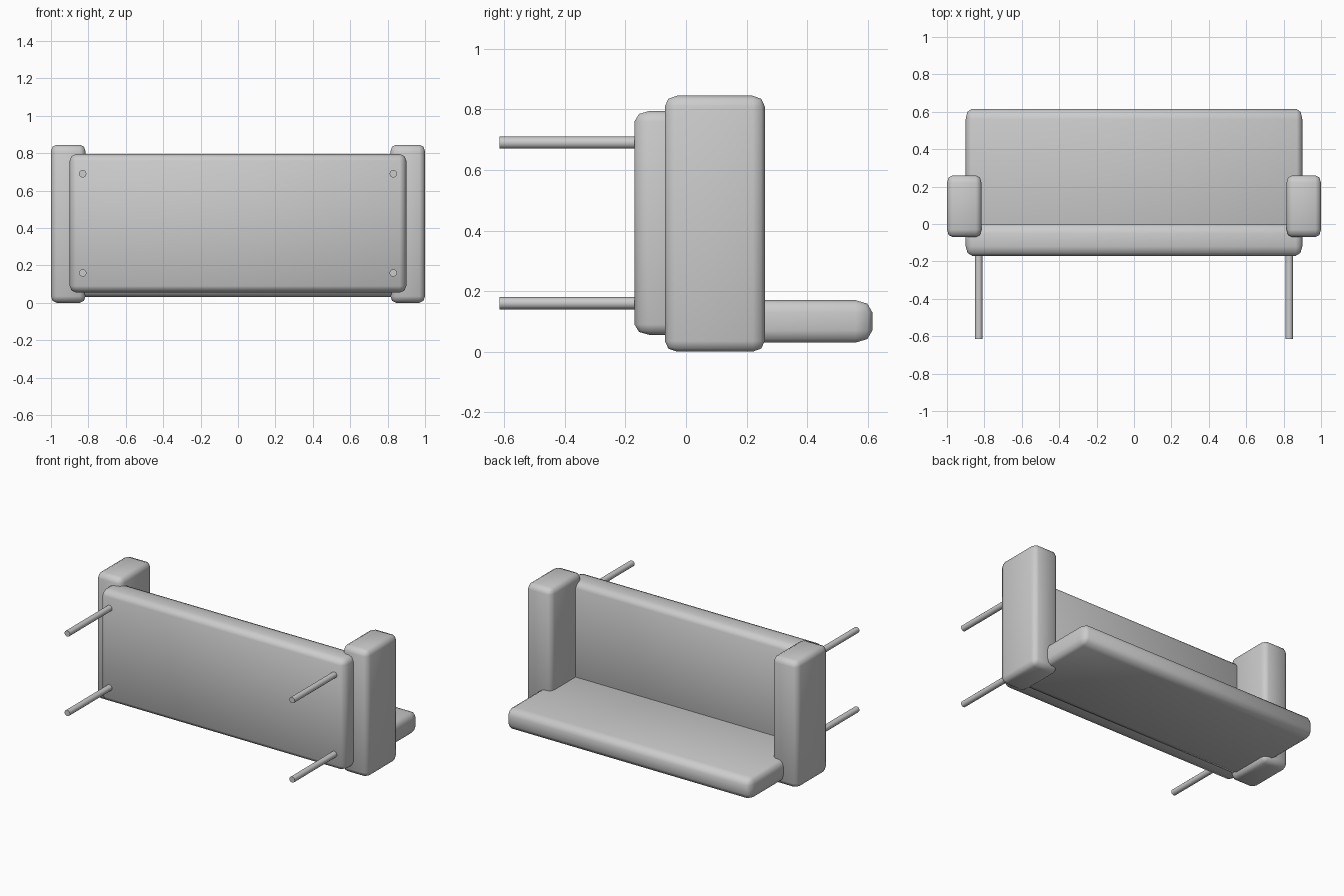
import bpy, bmesh, math
from mathutils import Vector

cube = bpy.data.objects.get("Cube")
if cube:
    bpy.data.objects.remove(cube, do_unlink=True)

grey = bpy.data.materials.new("plain_grey")
grey.use_nodes = True
colour = (0.6, 0.6, 0.6, 1)
grey.diffuse_color = colour
grey.node_tree.nodes["Principled BSDF"].inputs["Base Color"].default_value = colour


def finish(obj, angle):
    obj.data.materials.append(grey)
    bpy.ops.object.select_all(action='DESELECT')
    obj.select_set(True)
    bpy.context.view_layer.objects.active = obj
    bpy.ops.object.shade_smooth_by_angle(angle=math.radians(angle))


def cushion(name, low, high, rounding):
    """Rounded box between two corners, with its own rounding along each axis."""
    low, high, r = Vector(low), Vector(high), Vector(rounding)
    size = high - low
    bm = bmesh.new()
    bmesh.ops.create_cube(bm, size=1)
    bmesh.ops.scale(bm, vec=[s / k for s, k in zip(size, r)], verts=bm.verts)
    bmesh.ops.bevel(bm, geom=bm.edges[:], offset=1, segments=2, profile=0.5, affect='EDGES')
    bmesh.ops.scale(bm, vec=r, verts=bm.verts)
    bmesh.ops.translate(bm, vec=(low + high) / 2, verts=bm.verts)
    mesh = bpy.data.meshes.new(name)
    bm.to_mesh(mesh)
    bm.free()
    obj = bpy.data.objects.new(name, mesh)
    bpy.context.collection.objects.link(obj)
    finish(obj, 50)


# Upright seat slab and the low backrest slab behind it
cushion("seat", (-0.9, -0.17, 0.055), (0.9, 0.0, 0.795), (0.035, 0.05, 0.035))
cushion("backrest", (-0.9, -0.06, 0.03), (0.9, 0.615, 0.17), (0.03, 0.055, 0.04))

# Armrests and legs, mirrored left and right
for side, x in (("left", 1), ("right", -1)):
    inner, outer = sorted((0.815 * x, 1.0 * x))
    cushion(side + "_armrest", (inner, -0.07, 0.0), (outer, 0.26, 0.845), (0.03, 0.04, 0.035))
    for level, z in (("upper", 0.69), ("lower", 0.16)):
        bpy.ops.mesh.primitive_cylinder_add(vertices=12, radius=0.02, depth=0.515,
                                            location=(0.83 * x, -0.3575, z),
                                            rotation=(math.pi / 2, 0, 0))
        leg = bpy.context.object
        leg.name = f"{level}_{side}_leg"
        finish(leg, 40)
